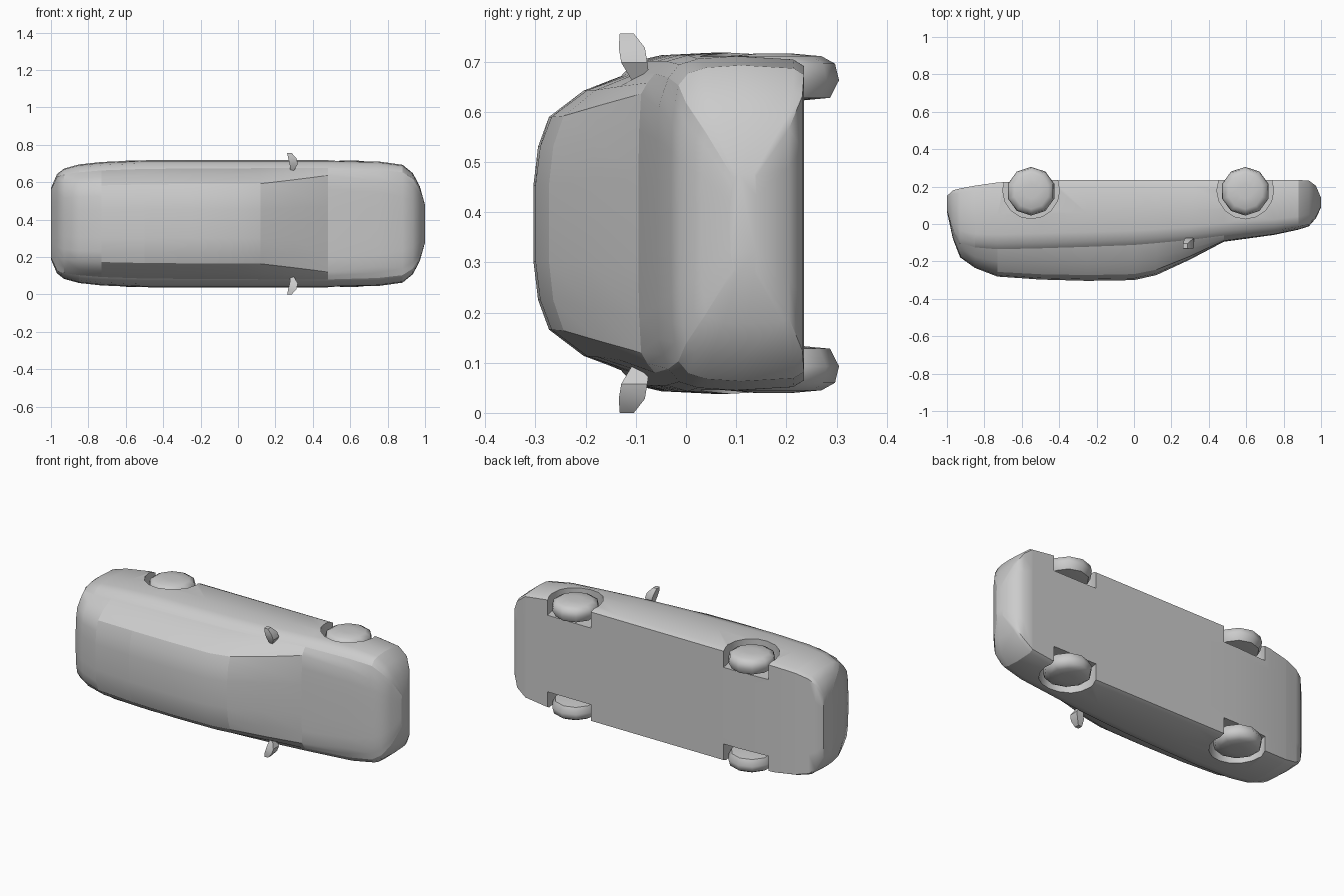
import bpy, bmesh, math
from mathutils import Matrix, Vector

if "Cube" in bpy.data.objects:
    bpy.data.objects.remove(bpy.data.objects["Cube"])

ZC = 0.378  # car lies on its side: width along z, roof towards -y

# Body stations: x, bottom y, belt y, top y, half widths at side, belt, roof edge
ST = [
    (-1.0, .15, .075, .065, .19, .18, .13),
    (-.968, .18, -.03, -.08, .265, .25, .17),
    (-.93, .19, -.10, -.178, .295, .265, .19),
    (-.85, .205, -.125, -.235, .317, .275, .2),
    (-.73, .222, -.135, -.281, .33, .285, .205),
    (-.5, .235, -.13, -.297, .34, .293, .21),
    (-.25, .235, -.122, -.304, .34, .295, .212),
    (0, .235, -.112, -.3, .34, .296, .212),
    (.12, .235, -.102, -.273, .34, .297, .214),
    (.3, .235, -.085, -.19, .34, .298, .235),
    (.48, .235, -.062, -.095, .34, .298, .258),
    (.75, .235, -.035, -.058, .333, .29, .23),
    (.88, .235, -.015, -.03, .315, .275, .2),
    (.935, .232, .0, -.012, .27, .24, .17),
    (.972, .205, .04, .03, .2, .18, .13),
    (1.0, .14, .095, .088, .1, .09, .06),
]


def at(x, col):
    for a, b in zip(ST, ST[1:]):
        if x <= b[0]:
            t = max(0, (x - a[0]) / (b[0] - a[0]))
            return a[col] + t * (b[col] - a[col])
    return ST[-1][col]


def ring(x, bot, belt, top, w, wb, wr):
    """Closed cross-section, mirrored about the centre plane."""
    h, g = bot - belt, belt - top
    half = [(bot, 0), (bot, .55 * w), (bot, .94 * w), (bot - .08 * h, .98 * w),
            (bot - .5 * h, w), (belt + .22 * h, .985 * w), (belt + .08 * h, .95 * w),
            (belt, wb), (belt - .45 * g, .5 * (wb + wr) + .06 * g),
            (top + .17 * g, wr), (top + .05 * g, .72 * wr), (top, .36 * wr), (top, 0)]
    pts = half + [(y, -z) for y, z in half[-2:0:-1]]
    return [Vector((x, y, ZC + z)) for y, z in pts]


def loft(bm, rings):
    rows = [[bm.verts.new(p) for p in r] for r in rings]
    n = len(rows[0])
    for a, b in zip(rows, rows[1:]):
        for i in range(n):
            j = (i + 1) % n
            bm.faces.new((a[i], a[j], b[j], b[i]))
    bm.faces.new(rows[0])
    bm.faces.new(rows[-1])
    bmesh.ops.recalc_face_normals(bm, faces=bm.faces)


def make(name, bm, angle=40):
    me = bpy.data.meshes.new(name)
    bm.to_mesh(me)
    bm.free()
    ob = bpy.data.objects.new(name, me)
    bpy.context.collection.objects.link(ob)
    if angle and len(me.polygons):
        bpy.ops.object.select_all(action='DESELECT')
        ob.select_set(True)
        bpy.context.view_layer.objects.active = ob
        bpy.ops.object.shade_smooth_by_angle(angle=math.radians(angle))
    return ob


# Closed shell of the whole car
bm = bmesh.new()
loft(bm, [ring(*s) for s in ST])
shell = make("shell", bm, 0)

# Wheel arches cut out of the shell
WHEELS = [("front", .595), ("rear", -.55)]
cutters = []
for label, x in WHEELS:
    for s in (-1, 1):
        bm = bmesh.new()
        bmesh.ops.create_cone(bm, cap_ends=True, segments=16, radius1=.152, radius2=.152,
                              depth=.2, matrix=Matrix.Translation((x, .18, ZC + s * .325)))
        cut = make("arch_cutter", bm, 0)
        cut.hide_render = True
        mod = shell.modifiers.new("arch", 'BOOLEAN')
        mod.operation, mod.solver, mod.object = 'DIFFERENCE', 'EXACT', cut
        cutters.append(cut)
bpy.context.view_layer.update()
cut_mesh = bpy.data.meshes.new_from_object(
    shell.evaluated_get(bpy.context.evaluated_depsgraph_get()))
for ob in cutters + [shell]:
    bpy.data.objects.remove(ob)


# Sort the shell faces into named panels
def panel(c):
    x = c.x
    if c.y > at(x, 2) - 1e-4 or abs(x) > .995:
        return "front_bumper" if x > .88 else "rear_bumper" if x < -.85 else "lower_body"
    if -.73 < x < .48 and abs(c.z - ZC) > at(x, 6) + 1e-3:
        return "side_windows"
    if x > .48:
        return "hood"
    if x > .12:
        return "windshield"
    if x > -.5:
        return "roof"
    return "rear_window" if x > -.73 else "tailgate"


for name in ("lower_body", "front_bumper", "rear_bumper", "side_windows", "hood",
             "windshield", "roof", "rear_window", "tailgate"):
    bm = bmesh.new()
    bm.from_mesh(cut_mesh)
    drop = [f for f in bm.faces if panel(f.calc_center_median()) != name]
    bmesh.ops.delete(bm, geom=drop, context='FACES')
    make(name, bm)

# Wheels: low-poly rounded drums
for label, x in WHEELS:
    for side, s in (("left", 1), ("right", -1)):
        bm = bmesh.new()
        prof = [(.245, .06), (.25, .112), (.285, .13), (.318, .122), (.333, .095), (.338, .04)]
        loft(bm, [[Vector((x + r * math.sin(k * math.tau / 10),
                           .175 + r * math.cos(k * math.tau / 10), ZC + s * d))
                   for k in range(10)] for d, r in prof])
        make(f"{label}_{side}_wheel", bm, 50)

# Door mirrors: tapered blocks leaning outwards
for side, s in (("left", 1), ("right", -1)):
    bm = bmesh.new()
    sections = [(.285, .29, -.09, .010, .018), (.32, .298, -.103, .022, .026),
                (.35, .29, -.108, .022, .026), (.378, .275, -.118, .012, .014)]
    loft(bm, [[Vector((x + i * a, y + j * b, ZC + s * d))
               for i, j in ((-1, -1), (1, -1), (1, 1), (-1, 1))]
              for d, x, y, a, b in sections])
    make(f"{side}_mirror", bm, 30)
